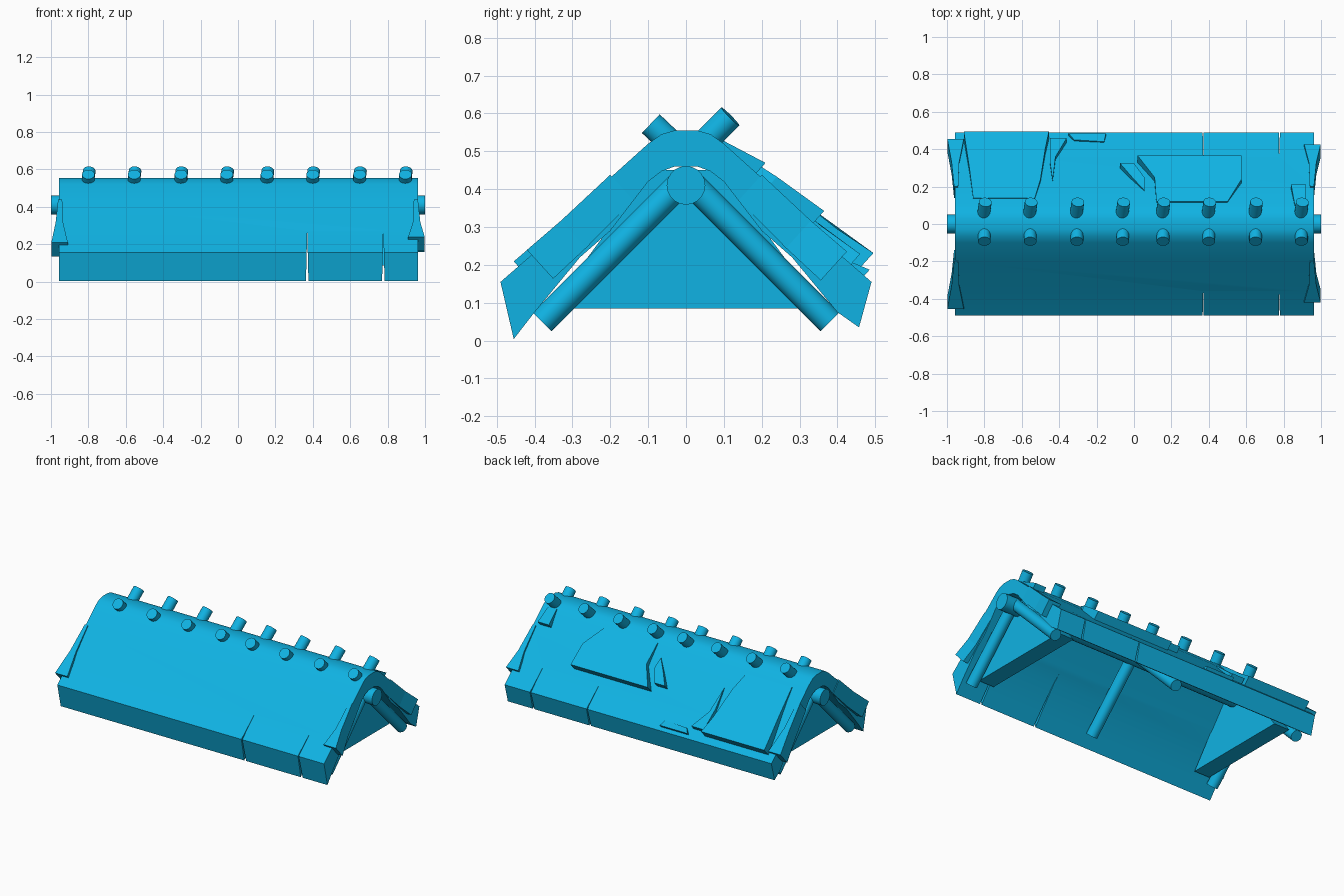
import bpy, bmesh, math
from mathutils import Vector

cube = bpy.data.objects.get("Cube")
if cube:
    bpy.data.objects.remove(cube, do_unlink=True)

blue = bpy.data.materials.new("bright_blue")
blue.use_nodes = True
COLOUR = (0.005, 0.45, 0.77, 1)
blue.diffuse_color = COLOUR
blue.node_tree.nodes["Principled BSDF"].inputs["Base Color"].default_value = COLOUR


def finish(name, bm, smooth=True):
    bmesh.ops.recalc_face_normals(bm, faces=bm.faces)
    mesh = bpy.data.meshes.new(name)
    bm.to_mesh(mesh)
    bm.free()
    mesh.materials.append(blue)
    ob = bpy.data.objects.new(name, mesh)
    bpy.context.collection.objects.link(ob)
    bpy.ops.object.select_all(action='DESELECT')
    ob.select_set(True)
    bpy.context.view_layer.objects.active = ob
    if smooth:
        bpy.ops.object.shade_smooth_by_angle(angle=math.radians(32))
    return ob


def loft(name, lower, upper, smooth=False):
    """Closed solid between two matching outlines."""
    bm = bmesh.new()
    a = [bm.verts.new(p) for p in lower]
    b = [bm.verts.new(p) for p in upper]
    bm.faces.new(a)
    bm.faces.new(b)
    for i in range(len(a)):
        j = (i + 1) % len(a)
        bm.faces.new((a[i], a[j], b[j], b[i]))
    return finish(name, bm, smooth)


def extrude_x(name, outline, x0, x1, smooth=False):
    return loft(name, [(x0, y, z) for y, z in outline],
                [(x1, y, z) for y, z in outline], smooth)


def rod(name, start, end, radius):
    start, end = Vector(start), Vector(end)
    axis = end - start
    bm = bmesh.new()
    bmesh.ops.create_cone(bm, cap_ends=True, segments=20, radius1=radius,
                          radius2=radius, depth=axis.length)
    ob = finish(name, bm)
    ob.rotation_euler = axis.to_track_quat('Z', 'Y').to_euler()
    ob.location = (start + end) / 2
    return ob


# Slope of the roof: distance from the ridge, height
SLOPE = [(0.03, 0.555), (0.065, 0.545), (0.1, 0.52), (0.2, 0.43), (0.36, 0.268), (0.49, 0.155)]
INNER = [(0.4, 0.075), (0.28, 0.22), (0.2, 0.29), (0.1, 0.42), (0.065, 0.447), (0.03, 0.46)]


def roof_z(y):
    y = abs(y)
    for (y0, z0), (y1, z1) in zip(SLOPE, SLOPE[1:]):
        if y <= y1:
            return z0 + (z1 - z0) * (y - y0) / (y1 - y0)
    return SLOPE[-1][1]


# Thick bent roof shell
front = [(-y, z) for y, z in SLOPE]
outline = (front[::-1] + SLOPE + [(0.457, 0.035)] + INNER
           + [(-y, z) for y, z in INNER[::-1]] + [(-0.455, 0.004)])
roof = extrude_x("roof_shell", outline, -0.957, 0.962)

# Narrow splits rising from both eaves
for x in (0.37, 0.777):
    tri = [(x - 0.008, -0.05), (x + 0.008, -0.05), (x, 0.27)]
    cutter = loft("split_cutter", [(a, -1, z) for a, z in tri], [(a, 1, z) for a, z in tri])
    cutter.hide_render = True
    bpy.context.view_layer.objects.active = roof
    mod = roof.modifiers.new("split", 'BOOLEAN')
    mod.operation, mod.solver, mod.object = 'DIFFERENCE', 'EXACT', cutter
    bpy.ops.object.modifier_apply(modifier=mod.name)
    bpy.data.objects.remove(cutter, do_unlink=True)
bpy.ops.object.select_all(action='DESELECT')
roof.select_set(True)
bpy.context.view_layer.objects.active = roof
bpy.ops.object.shade_smooth_by_angle(angle=math.radians(32))


def slab(name, points, lift, depth=0.02):
    """Plate lying on a slope, flush at the top and raised at its lower edge."""
    reach = [abs(y) for x, y in points]
    near, far = min(reach), max(reach)
    top, bottom = [], []
    for x, y in points:
        normal = Vector((0, math.copysign(0.67, y), 0.74))
        rise = 0.006 + lift * (abs(y) - near) / (far - near)
        # slide the footprint back so the raised edge keeps its plan position
        base_y = y - normal.y * rise
        base = Vector((x, base_y, roof_z(base_y)))
        top.append(base + normal * rise)
        bottom.append(base - normal * depth)
    return loft(name, bottom, top)


# Broken layers on the rear slope
slab("rear_wide_layer", [(-0.91, 0.495), (-0.455, 0.495), (-0.475, 0.4), (-0.5, 0.24),
                         (-0.53, 0.14), (-0.86, 0.14), (-0.88, 0.3)], 0.055)
slab("rear_wide_splinter", [(-0.45, 0.46), (-0.36, 0.46), (-0.42, 0.36),
                            (-0.435, 0.23), (-0.45, 0.34)], 0.03)
slab("rear_middle_layer", [(0.02, 0.365), (0.575, 0.365), (0.575, 0.24), (0.5, 0.12),
                           (0.12, 0.12), (0.11, 0.25)], 0.05)
slab("rear_middle_splinter", [(-0.075, 0.325), (0.0, 0.325), (0.055, 0.25),
                              (0.055, 0.18), (-0.01, 0.25)], 0.035)
slab("rear_small_layer", [(0.84, 0.21), (0.92, 0.21), (0.92, 0.1), (0.86, 0.1)], 0.03)
slab("rear_eave_chip", [(-0.35, 0.485), (-0.15, 0.485), (-0.16, 0.44), (-0.32, 0.45)], 0.015)

# Splayed splinters at the four corners
for sx, sy, far, name in ((-1, -1, 0.455, "right_front"), (1, -1, 0.42, "left_front"),
                          (-1, 1, 0.455, "right_rear"), (1, 1, 0.425, "left_rear")):
    shape = [(0.998, far), (0.975, 0.33), (0.962, 0.2), (0.94, 0.2), (0.935, 0.33), (0.91, far)]
    slab(name + "_splinter", [(sx * x, sy * y) for x, y in shape], 0.012, 0.085)

# Gable walls set in from the ends
gable = [(-0.36, 0.085), (0.36, 0.085), (0.2, 0.3), (0.08, 0.45), (-0.08, 0.45), (-0.2, 0.3)]
for side, name in ((-1, "right_gable"), (1, "left_gable")):
    extrude_x(name, gable, side * 0.76, side * 0.87)

# Ridge pole and rafter pairs
rod("ridge_pole", (-1, 0, 0.41), (1, 0, 0.41), 0.051)
for x in (-0.91, 0.0, 0.91):
    for side in (-1, 1):
        rod("rafter", (x, 0, 0.43), (x, side * 0.38, 0.049), 0.035)

# Crossed pegs along the ridge
for x in (-0.8, -0.555, -0.305, -0.06, 0.155, 0.4, 0.65, 0.895):
    rod("front_peg", (x, 0, 0.485), (x, -0.093, 0.573), 0.034)
    rod("rear_peg", (x - 0.01, 0.01, 0.485), (x + 0.005, 0.117, 0.592), 0.034)
